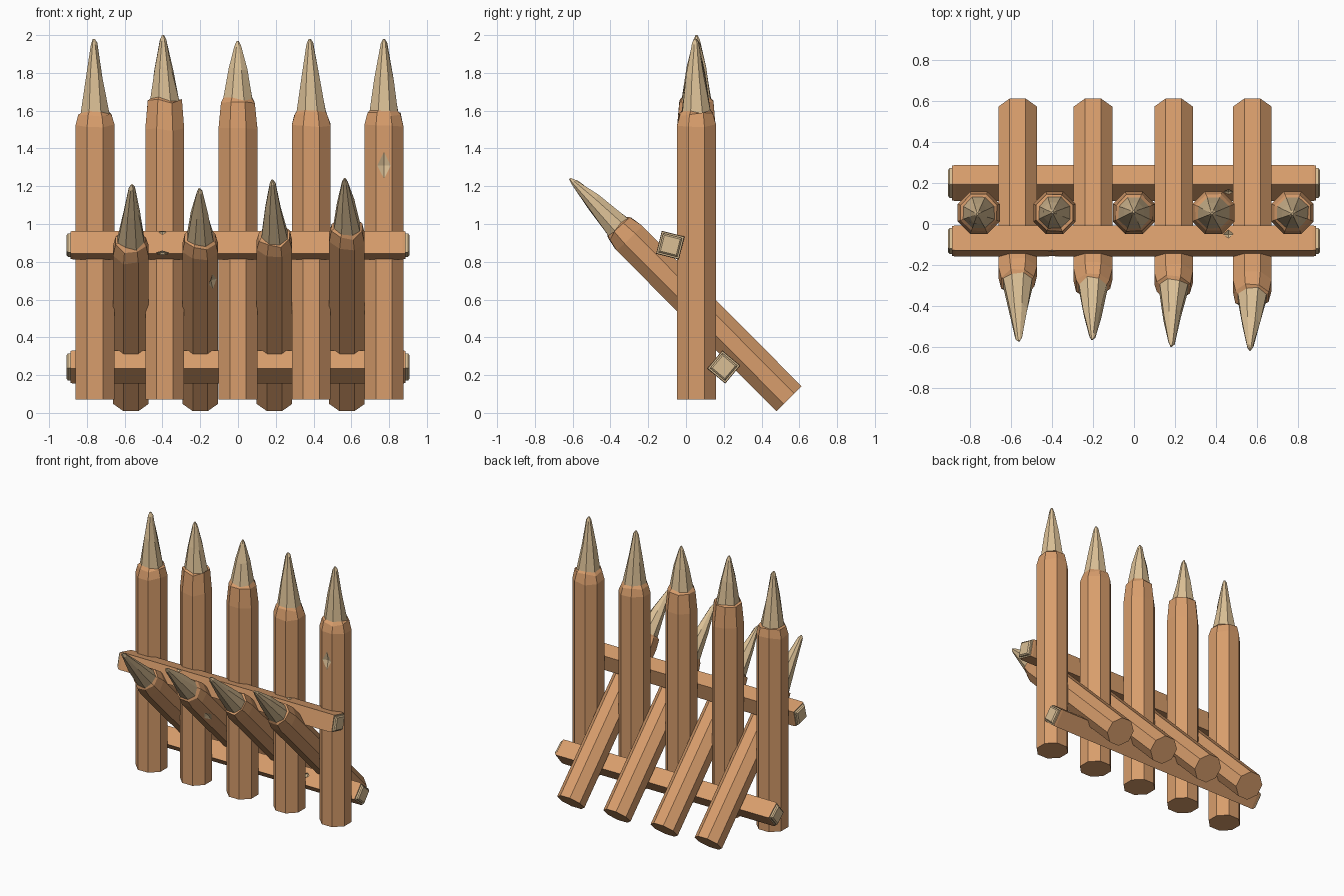
import bpy, bmesh, math, random
from mathutils import Matrix, Vector

if "Cube" in bpy.data.objects:
    bpy.data.objects.remove(bpy.data.objects["Cube"])

random.seed(4)


def material(name, rgb):
    m = bpy.data.materials.new(name)
    m.diffuse_color = (*rgb, 1)
    m.use_nodes = True
    m.node_tree.nodes["Principled BSDF"].inputs["Base Color"].default_value = m.diffuse_color
    return m


BARK = material("brown wood", (0.69, 0.34, 0.15))
CUT = material("pale cut wood", (0.70, 0.52, 0.30))


def add_object(name, bm, mats, matrix=Matrix()):
    bmesh.ops.recalc_face_normals(bm, faces=bm.faces)
    me = bpy.data.meshes.new(name)
    bm.to_mesh(me)
    bm.free()
    for m in mats:
        me.materials.append(m)
    ob = bpy.data.objects.new(name, me)
    bpy.context.collection.objects.link(ob)
    ob.matrix_world = matrix
    return ob


def loft(rings, pale_from, pale_to):
    """Skin a list of vertex rings; rings inside the pale range get the cut-wood colour."""
    bm = bmesh.new()
    loops = [[bm.verts.new(p) for p in r] for r in rings]
    n = len(loops[0])
    for k in range(len(loops) - 1):
        a, b = loops[k], loops[k + 1]
        for i in range(n):
            j = (i + 1) % n
            f = bm.faces.new((a[i], a[j], b[j], b[i]))
            f.material_index = 0 if pale_from <= k < pale_to else 1
    for loop, k in ((loops[0], 0), (loops[-1], len(loops) - 2)):
        f = bm.faces.new(loop)
        f.material_index = 0 if pale_from <= k < pale_to else 1
    return bm


def stake(name, matrix, shoulder, tip, r, taper):
    """Octagonal post with a tapered shoulder and a whittled point along local z."""
    dx, dy = random.uniform(-.012, .012), random.uniform(-.008, .008)
    span = tip - shoulder
    # height, flat-to-centre radius, height zigzag, radius jitter, bend
    profile = [(0, r, 0, 0, 0),
               (shoulder - taper, r, .01, 0, 0),
               (shoulder, r * .86, .012, .03, 0),
               (shoulder + .012, r * .73, .012, .03, 0),
               (shoulder + span * .5, r * .46, .02, .1, .5),
               (tip - .025, r * .16, .008, .1, .9),
               (tip, r * .05, 0, 0, 1)]
    rings = []
    for z, rad, zig, jit, bend in profile:
        ring = []
        for i in range(8):
            a = math.tau * (i + .5) / 8
            q = rad / math.cos(math.pi / 8) * (1 + random.uniform(-jit, jit))
            ring.append((q * math.cos(a) + dx * bend, q * math.sin(a) + dy * bend,
                         z + random.uniform(-zig, zig)))
        rings.append(ring)
    bm = loft(rings, 0, 3)
    return add_object(name, bm, (BARK, CUT), matrix)


def rail(name, y, z, angle, half):
    """Square beam along x with a stepped pale cap at each end."""
    rings = []
    for x, h in ((-.908, .72), (-.90, .86), (-.888, .86), (-.888, 1), (-.87, 1.04),
                 (.87, 1.04), (.888, 1), (.888, .86), (.90, .86), (.908, .72)):
        rings.append([(x, half * h * sy, half * h * sz)
                      for sy, sz in ((-1, -1), (1, -1), (1, 1), (-1, 1))])
    bm = loft(rings, 3, 6)
    return add_object(name, bm, (BARK, CUT),
                      Matrix.Translation((0, y, z)) @ Matrix.Rotation(angle, 4, 'X'))


def chip(target, place, size):
    """Knock a shallow pale nick out of a part with an octahedral cutter."""
    bm = bmesh.new()
    bmesh.ops.create_cone(bm, cap_ends=True, segments=4, radius1=1, radius2=0, depth=1,
                          matrix=Matrix.Translation((0, 0, .5)))
    base = [f for f in bm.faces if len(f.verts) == 4]
    bmesh.ops.poke(bm, faces=base)
    for v in bm.verts:
        if abs(v.co.z) < .01 and v.co.to_2d().length < .01:
            v.co.z = -1
    cutter = add_object("chip_cutter", bm, (CUT,),
                        place @ Matrix.Diagonal((*size, 1)))
    cutter.hide_render = True
    cutter.hide_viewport = True
    cutter.display_type = 'WIRE'
    mod = target.modifiers.new("chip", 'BOOLEAN')
    mod.operation = 'DIFFERENCE'
    mod.solver = 'EXACT'
    mod.material_mode = 'TRANSFER'
    mod.object = cutter


# Upright stakes
for i, (x, shoulder, tip, taper) in enumerate((
        (-.757, 1.58, 1.98, .06), (-.388, 1.65, 2.0, .15), (0, 1.65, 1.97, .15),
        (.388, 1.58, 1.98, .06), (.773, 1.58, 1.98, .06))):
    upright = stake(f"upright_stake_{i + 1}", Matrix.Translation((x, .055, .07)),
                    shoulder - .07, tip - .07, .103, taper)
chip(upright, Matrix.Translation((.773, -.048, 1.31)), (.036, .015, .07))

# Leaning stakes, tilted 45 degrees to the front
leaning = []
for i, (x, shoulder, tip) in enumerate((
        (-.567, 1.175, 1.59), (-.2, 1.20, 1.57), (.193, 1.215, 1.625), (.577, 1.275, 1.645))):
    tilt = Matrix.Translation((x, .545, .075)) @ Matrix.Rotation(math.radians(44.8), 4, 'X')
    leaning.append(stake(f"leaning_stake_{i + 1}", tilt, shoulder, tip, .094, .07))
chip(leaning[1], leaning[1].matrix_world @ Matrix.Translation((.067, -.067, .94))
     @ Matrix.Rotation(math.radians(45), 4, 'Z'), (.03, .015, .06))

# Cross rails
front_rail = rail("front_rail", -.083, .888, math.radians(-14), .060)
back_rail = rail("back_rail", .2, .243, math.radians(-40), .060)
chip(front_rail, Matrix.Translation((-.4, -.15, .847)), (.07, .015, .015))
chip(front_rail, Matrix.Translation((-.4, -.14, .957)), (.04, .02, .02))
chip(front_rail, Matrix.Translation((.46, -.05, .943)), (.025, .03, .015))
chip(back_rail, Matrix.Translation((.46, .155, .29)), (.025, .025, .025))
